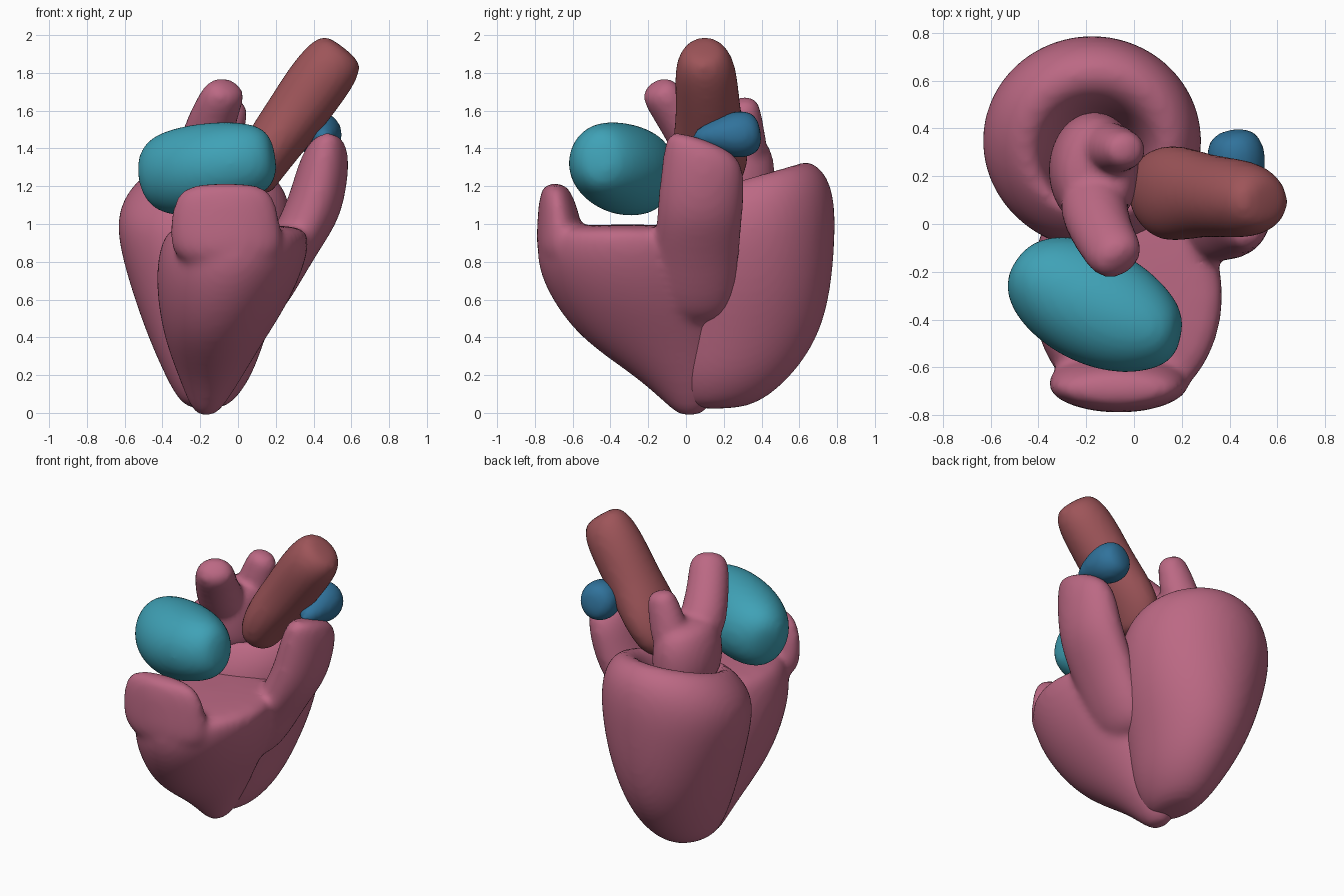
import bpy, bmesh, math
from mathutils import Vector

SIDES = 20


def material(name, rgb):
    m = bpy.data.materials.new(name)
    m.diffuse_color = (*rgb, 1)
    return m


MUSCLE = material("muscle", (0.50, 0.14, 0.23))
ARTERY = material("artery", (0.34, 0.09, 0.10))
TEAL = material("teal", (0.05, 0.36, 0.47))
BLUE = material("blue", (0.03, 0.17, 0.33))


def loft(bm, rings, level=False):
    """Closed tube through (x, y, z, side radius, up radius) rings."""
    pts = [Vector(r[:3]) for r in rings]
    loops = []
    for i, (p, r) in enumerate(zip(pts, rings)):
        side, up = Vector((1, 0, 0)), Vector((0, 1, 0))
        if not level:
            t = (pts[min(i + 1, len(pts) - 1)] - pts[max(i - 1, 0)]).normalized()
            side = t.cross(Vector((0, 0, 1))).normalized()
            up = side.cross(t)
        tilt = r[5] if len(r) > 5 else 0
        loop = []
        for k in range(SIDES):
            a = math.tau * k / SIDES
            v = p + side * r[3] * math.cos(a) + up * r[4] * math.sin(a)
            v.z += tilt * (v.y - p.y)
            loop.append(bm.verts.new(v))
        loops.append(loop)
    for a, b in zip(loops, loops[1:]):
        for k in range(SIDES):
            n = (k + 1) % SIDES
            bm.faces.new((a[k], a[n], b[n], b[k]))
    bm.faces.new(loops[0][::-1])
    bm.faces.new(loops[-1])


def box_rings(rows):
    """Level rings from (z, x0, x1, y0, y1, tilt) extents."""
    return [((a + b) / 2, (c + d) / 2, z, (b - a) / 2, (d - c) / 2, t)
            for z, a, b, c, d, t in rows]


def organ(name, mat, parts, smooth=6):
    """Fuse lofted parts into one soft surface."""
    bm = bmesh.new()
    for rings, level in parts:
        loft(bm, rings, level)
    bmesh.ops.recalc_face_normals(bm, faces=bm.faces)
    me = bpy.data.meshes.new(name)
    bm.to_mesh(me)
    bm.free()
    ob = bpy.data.objects.new(name, me)
    bpy.context.collection.objects.link(ob)
    me.materials.append(mat)
    for p in me.polygons:
        p.use_smooth = True
    s = ob.modifiers.new("round", 'SUBSURF')
    s.levels = s.render_levels = 2
    r = ob.modifiers.new("fuse", 'REMESH')
    r.mode, r.voxel_size, r.use_smooth_shade = 'VOXEL', 0.02, True
    m = ob.modifiers.new("soften", 'SMOOTH')
    m.factor, m.iterations = 0.5, smooth
    return ob


# rear chamber: thick open cup, rim higher at the back
organ("left_ventricle", MUSCLE, [(box_rings([
    (0.02, -0.25, -0.09, 0.02, 0.28, 0),
    (0.07, -0.32, -0.01, -0.04, 0.42, 0),
    (0.20, -0.39, 0.08, -0.10, 0.57, 0),
    (0.40, -0.48, 0.15, -0.12, 0.71, 0),
    (0.65, -0.57, 0.24, -0.12, 0.775, 0),
    (0.90, -0.64, 0.29, -0.11, 0.795, 0.05),
    (1.05, -0.645, 0.29, -0.09, 0.795, 0.12),
    (1.17, -0.59, 0.26, -0.04, 0.76, 0.2),
    (1.25, -0.50, 0.19, 0.02, 0.67, 0.28),
    (1.24, -0.42, 0.11, 0.05, 0.56, 0.3),
    (1.14, -0.37, 0.05, 0.06, 0.49, 0.2),
    (0.90, -0.32, 0.02, 0.08, 0.45, 0),
    (0.60, -0.26, -0.06, 0.15, 0.38, 0),
]), True)])

# front chamber with its front wall and the outflow rising on the right
organ("right_ventricle", MUSCLE, [
    (box_rings([
        (-0.02, -0.22, -0.12, -0.04, 0.08, 0),
        (0.07, -0.27, -0.05, -0.13, 0.16, 0),
        (0.20, -0.32, 0.03, -0.28, 0.20, 0),
        (0.38, -0.39, 0.14, -0.55, 0.24, 0),
        (0.58, -0.43, 0.27, -0.71, 0.24, 0),
        (0.78, -0.44, 0.36, -0.80, 0.22, 0),
        (0.94, -0.40, 0.39, -0.79, 0.18, 0),
        (1.00, -0.33, 0.33, -0.72, 0.10, 0),
    ]), True),
    (box_rings([
        (0.75, -0.36, 0.26, -0.80, -0.50, 0),
        (1.00, -0.37, 0.23, -0.79, -0.55, 0),
        (1.14, -0.34, 0.20, -0.78, -0.59, 0),
        (1.22, -0.26, 0.13, -0.75, -0.64, 0),
    ]), True),
    (box_rings([
        (0.45, -0.02, 0.20, -0.15, 0.25, 0),
        (0.80, 0.10, 0.39, -0.18, 0.28, 0),
        (1.00, 0.20, 0.53, -0.16, 0.30, 0),
        (1.15, 0.27, 0.57, -0.15, 0.31, 0),
        (1.30, 0.31, 0.59, -0.13, 0.31, -0.1),
        (1.41, 0.36, 0.58, -0.11, 0.28, -0.3),
        (1.46, 0.42, 0.54, -0.06, 0.18, -0.3),
    ]), True)], 12)

# upper pink chamber with two horns, seated in the rear cup
organ("left_atrium", MUSCLE, [
    (box_rings([
        (1.05, -0.34, 0.02, 0.00, 0.46, 0),
        (1.25, -0.37, 0.03, -0.03, 0.48, 0),
        (1.40, -0.34, 0.02, -0.02, 0.46, 0),
        (1.49, -0.28, -0.03, 0.02, 0.38, 0),
    ]), True),
    ([(-0.18, 0.14, 1.32, 0.15, 0.15), (-0.16, 0.02, 1.48, 0.14, 0.13),
      (-0.11, -0.08, 1.62, 0.125, 0.11), (-0.07, -0.14, 1.70, 0.12, 0.10),
      (-0.05, -0.17, 1.74, 0.07, 0.06)], False),
    ([(-0.14, 0.32, 1.30, 0.12, 0.12), (-0.09, 0.315, 1.45, 0.11, 0.12),
      (-0.05, 0.31, 1.58, 0.09, 0.10), (-0.02, 0.31, 1.67, 0.07, 0.08)], False)])

# large artery leaning to the right
organ("aorta", ARTERY, [([
    (0.06, 0.12, 1.17, 0.12, 0.10), (0.09, 0.13, 1.26, 0.19, 0.13),
    (0.17, 0.13, 1.40, 0.21, 0.15), (0.29, 0.12, 1.56, 0.175, 0.16),
    (0.40, 0.11, 1.72, 0.17, 0.17), (0.49, 0.10, 1.84, 0.16, 0.165),
    (0.54, 0.09, 1.91, 0.12, 0.14), (0.56, 0.09, 1.935, 0.07, 0.09)], False)])

# teal chamber resting on the front cup
organ("right_atrium", TEAL, [([
    (-0.495, -0.16, 1.25, 0.07, 0.10), (-0.45, -0.19, 1.26, 0.16, 0.19),
    (-0.34, -0.25, 1.27, 0.23, 0.235), (-0.17, -0.34, 1.29, 0.26, 0.25),
    (0.00, -0.42, 1.33, 0.23, 0.22), (0.13, -0.46, 1.35, 0.16, 0.18),
    (0.195, -0.47, 1.36, 0.08, 0.10)], False)])

# blue cap behind the outflow
organ("pulmonary_artery", BLUE, [([
    (0.46, 0.03, 1.455, 0.03, 0.03), (0.45, 0.14, 1.47, 0.09, 0.08),
    (0.43, 0.25, 1.47, 0.13, 0.13), (0.42, 0.34, 1.48, 0.12, 0.125),
    (0.41, 0.395, 1.49, 0.07, 0.08)], False)])
